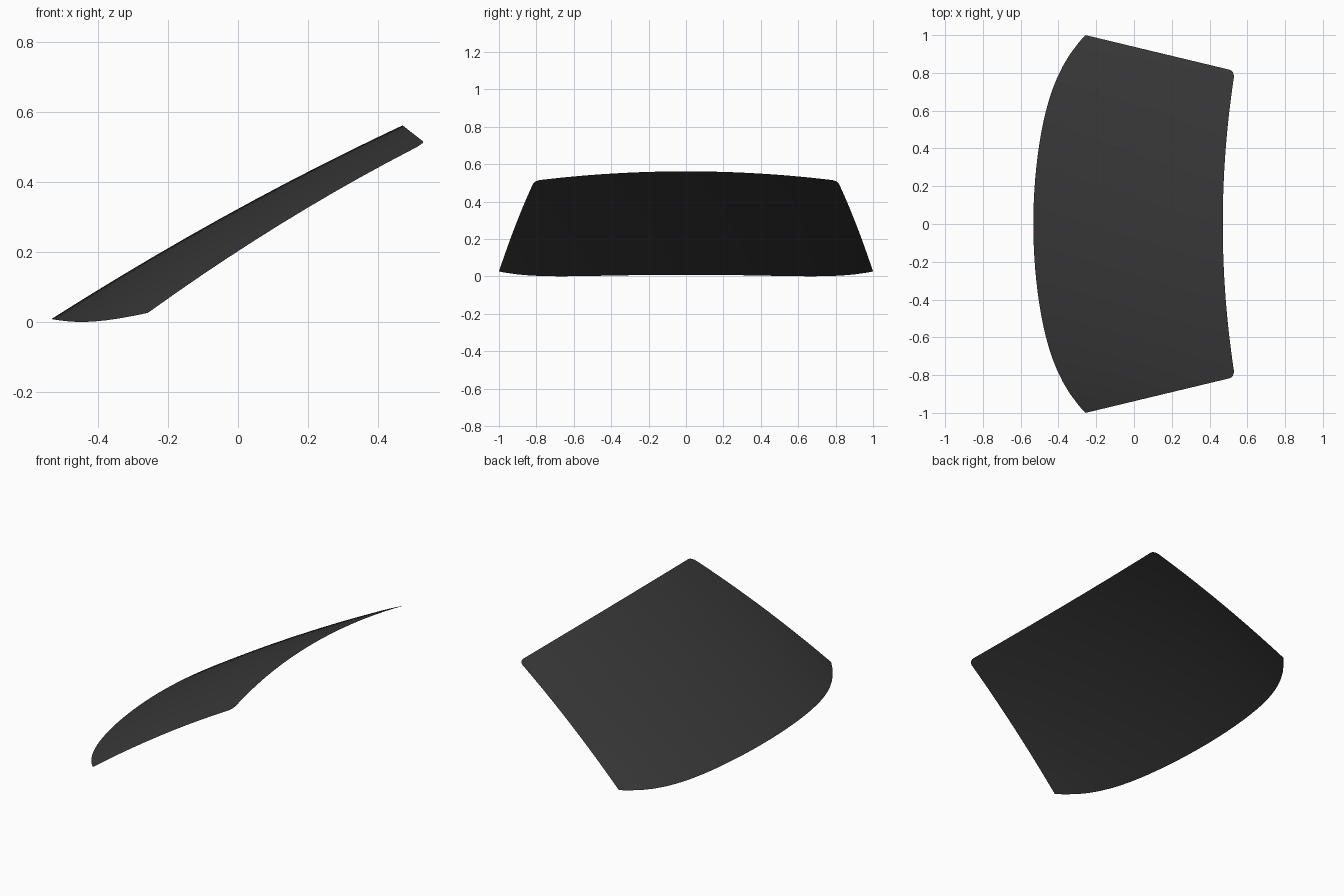
import bpy
import bmesh
from math import sqrt
from mathutils import Vector

if "Cube" in bpy.data.objects:
    bpy.data.objects.remove(bpy.data.objects["Cube"])


def lower_edge(t):
    return Vector((-0.533 + 0.173 * t**2 + 0.103 * t**6, t,
                   0.009 - 0.027 * t**2 + 0.045 * t**6))


def upper_edge(t):
    return Vector((0.47 + 0.064 * t**2, 0.81 * t, 0.562 - 0.05 * t**2))


def glass_point(t, v):
    # lofted between both edges, with a slight outward bulge
    p = lower_edge(t).lerp(upper_edge(t), v)
    p.z += 0.021 * 4 * v * (1 - v)
    return p


def row_end(t, corner=0.043, depth=0.036):
    # rounds off the two upper corners
    s = max(0.0, (abs(t) - 1 + corner) / corner)
    return 1 - depth * (1 - sqrt(max(0.0, 1 - s * s)))


# columns across the glass, denser at the rounded corners
half = [0.957 * i / 16 for i in range(1, 17)] + [0.97, 0.98, 0.99, 0.996, 1.0]
columns = [-t for t in reversed(half)] + [0.0] + half
rows = [0.955 * i / 10 for i in range(11)]

bm = bmesh.new()
grid = [[bm.verts.new(glass_point(t, v)) for v in rows + [row_end(t)]]
        for t in columns]
for a, b in zip(grid, grid[1:]):
    for j in range(len(a) - 1):
        bm.faces.new((a[j], a[j + 1], b[j + 1], b[j])).smooth = True
bmesh.ops.recalc_face_normals(bm, faces=bm.faces)
if sum(f.normal.z for f in bm.faces) < 0:
    bmesh.ops.reverse_faces(bm, faces=bm.faces)

mesh = bpy.data.meshes.new("windshield")
bm.to_mesh(mesh)
bm.free()
glass = bpy.data.objects.new("windshield", mesh)
bpy.context.collection.objects.link(glass)

# dark tinted glass
tint = bpy.data.materials.new("dark_glass")
tint.diffuse_color = (0.04, 0.04, 0.04, 1)
tint.use_nodes = True
tint.node_tree.nodes["Principled BSDF"].inputs["Base Color"].default_value = tint.diffuse_color
mesh.materials.append(tint)
